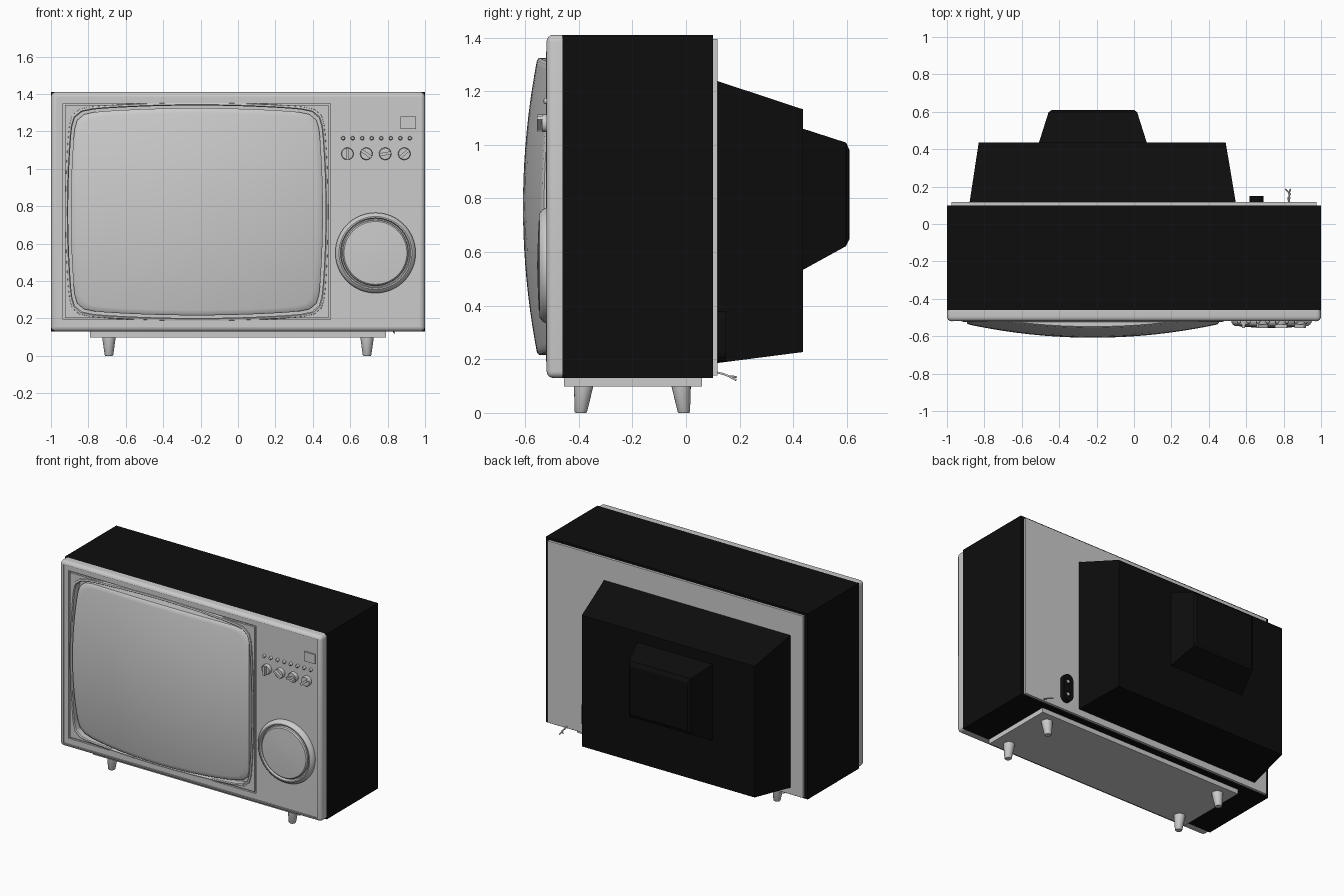
import bpy, bmesh, math
from mathutils import Vector

if "Cube" in bpy.data.objects:
    bpy.data.objects.remove(bpy.data.objects["Cube"])

black = bpy.data.materials.new("black_plastic")
black.diffuse_color = (0.004, 0.004, 0.004, 1)
black.use_nodes = True
black.node_tree.nodes["Principled BSDF"].inputs["Base Color"].default_value = black.diffuse_color


def finish(name, bm, mat=None, smooth=None):
    bmesh.ops.recalc_face_normals(bm, faces=bm.faces[:])
    me = bpy.data.meshes.new(name)
    bm.to_mesh(me)
    bm.free()
    ob = bpy.data.objects.new(name, me)
    bpy.context.collection.objects.link(ob)
    if mat:
        me.materials.append(mat)
    bpy.context.view_layer.objects.active = ob
    for o in bpy.context.selected_objects:
        o.select_set(False)
    ob.select_set(True)
    if smooth:
        bpy.ops.object.shade_smooth_by_angle(angle=math.radians(smooth))
    return ob


def loft(name, loops, mat=None, smooth=None, caps=True, closed=False):
    """Skin a list of equal-length point loops."""
    bm = bmesh.new()
    rings = [[bm.verts.new(p) for p in loop] for loop in loops]
    n = len(rings[0])
    pairs = list(zip(rings, rings[1:])) + ([(rings[-1], rings[0])] if closed else [])
    for a, b in pairs:
        for i in range(n):
            j = (i + 1) % n
            bm.faces.new((a[i], a[j], b[j], b[i]))
    if caps and not closed:
        bm.faces.new(rings[0])
        bm.faces.new(rings[-1])
    return finish(name, bm, mat, smooth)


def rect(x0, x1, z0, z1, y):
    return [(x0, y, z0), (x1, y, z0), (x1, y, z1), (x0, y, z1)]


def box(name, x0, x1, y0, y1, z0, z1, mat=None):
    return loft(name, [rect(x0, x1, z0, z1, y0), rect(x0, x1, z0, z1, y1)], mat)


def lathe(name, cx, cz, profile, n=48, mat=None, smooth=35):
    """Turn (radius, y) points about an axis along y."""
    return loft(name, [[(cx + r * math.cos(2 * math.pi * i / n), y,
                         cz + r * math.sin(2 * math.pi * i / n)) for i in range(n)]
                       for r, y in profile], mat, smooth)


def apply(ob, kind, **props):
    m = ob.modifiers.new(kind, kind)
    for k, v in props.items():
        setattr(m, k, v)
    bpy.context.view_layer.objects.active = ob
    bpy.ops.object.modifier_apply(modifier=m.name)


def cut(ob, cutter):
    apply(ob, 'BOOLEAN', operation='DIFFERENCE', solver='EXACT', object=cutter)
    bpy.data.objects.remove(cutter)


# barrel-shaped outline of the picture tube
CX, CZ, A, B = -0.22, 0.77, 0.68, 0.56


def tube_outline(grow=0.0, n=112):
    a, b, pts = A + grow, B + grow, []
    for i in range(n):
        t = 2 * math.pi * (i + 0.5) / n
        c, s = a * math.cos(t), b * math.sin(t)
        r = (abs(c / a) ** 18 + abs(s / b) ** 18) ** (-1 / 18)
        u, v = c * r, s * r
        pts.append((u * (1 - 0.04 * (v / b) ** 2), v * (1 - 0.05 * (u / a) ** 2)))
    return pts


def tube_loop(grow, y):
    return [(CX + u, y, CZ + v) for u, v in tube_outline(grow)]


# cabinet and back panel
box("cabinet", -1, 1, -0.46, 0.10, 0.13, 1.41, black)
box("back_panel", -0.975, 0.975, 0.09, 0.117, 0.14, 1.395)

# front bezel: rounded slab with stepped recesses
bezel = box("front_bezel", -1, 1, -0.52, -0.46, 0.13, 1.41)
bm = bmesh.new()
bm.from_mesh(bezel.data)
edges = [e for e in bm.edges if any(v.co.y < -0.5 for v in e.verts)]
bmesh.ops.bevel(bm, geom=edges, offset=0.025, segments=4, profile=0.5, affect='EDGES')
bm.to_mesh(bezel.data)
bm.free()
cut(bezel, box("panel_cutter", -0.97, 0.97, -0.6, -0.513, 0.153, 1.387))
cut(bezel, box("surround_cutter", -0.935, 0.495, -0.6, -0.500, 0.193, 1.35))
cut(bezel, loft("tube_cutter", [tube_loop(0.008, -0.6), tube_loop(0.008, -0.475)]))
for o in bpy.context.selected_objects:
    o.select_set(False)
bezel.select_set(True)
bpy.context.view_layer.objects.active = bezel
bpy.ops.object.shade_smooth_by_angle(angle=math.radians(30))

# plate inside the surround, leaving a narrow groove around it
plate = box("screen_surround", -0.925, 0.485, -0.513, -0.495, 0.203, 1.34)
cut(plate, loft("plate_cutter", [tube_loop(0.008, -0.6), tube_loop(0.008, -0.4)]))
# raised lip around the picture tube
loft("screen_lip", [tube_loop(0.008, -0.48), tube_loop(0.008, -0.517),
                    tube_loop(0.013, -0.523), tube_loop(0.022, -0.52),
                    tube_loop(0.024, -0.50)], smooth=40, closed=True)


# domed screen with a skirt
def dome_y(u, v):
    return -0.608 + 0.16 * u * u + 0.175 * v * v


out = tube_outline(-0.006)
loops = [[(CX + u, -0.472, CZ + v) for u, v in out]]
for k in (1, .985, .95, .9, .8, .7, .6, .5, .4, .3, .2, .1, .03):
    loops.append([(CX + u * k, dome_y(u * k, v * k) + (0.006 if k == 1 else 0), CZ + v * k)
                  for u, v in out])
loft("screen", loops, smooth=40)

# speaker with rim and domed centre
lathe("speaker", 0.735, 0.55, [(0.215, -0.50), (0.215, -0.524), (0.208, -0.536), (0.195, -0.546),
      (0.188, -0.546), (0.183, -0.528), (0.177, -0.528), (0.175, -0.542), (0.168, -0.549),
      (0.11, -0.552), (0.05, -0.554), (0.005, -0.555)], n=64)

# four control knobs with turned grips
for i, (x, deg) in enumerate(((0.585, 90), (0.686, -35), (0.787, 10), (0.889, 40))):
    lathe(f"knob_{i + 1}", x, 1.08, [(0.033, -0.505), (0.033, -0.532), (0.03, -0.537)], n=24)
    grip = box(f"knob_grip_{i + 1}", -0.032, 0.032, -0.556, -0.53, -0.008, 0.008)
    grip.location = (x, 0, 1.08)
    grip.rotation_euler.y = -math.radians(deg)

# row of small push buttons and the indicator window
for i in range(8):
    lathe(f"button_{i + 1}", 0.562 + 0.051 * i, 1.163,
          [(0.011, -0.505), (0.011, -0.524), (0.008, -0.53), (0.002, -0.532)], n=12)
box("indicator_window", 0.87, 0.953, -0.523, -0.505, 1.213, 1.278)

# rear tube housing in two tapered steps
loft("rear_housing", [rect(-0.88, 0.545, 0.185, 1.24, 0.11),
                      rect(-0.83, 0.49, 0.227, 1.132, 0.437)], black)
loft("rear_neck_cover", [rect(-0.51, 0.07, 0.53, 1.062, 0.43),
                         rect(-0.457, 0.017, 0.622, 1.008, 0.597),
                         rect(-0.44, 0.0, 0.65, 0.98, 0.61)], black)

# power socket: pill with two round holes
pill = []
for i in range(24):
    t = 2 * math.pi * (i + 0.5) / 24
    pill.append((0.655 + 0.038 * math.cos(t), 0.285 + 0.038 * math.sin(t) + math.copysign(0.057, math.sin(t))))
socket = loft("power_socket", [[(x, y, z) for x, z in pill] for y in (0.11, 0.15)], black)
for i, z in enumerate((0.24, 0.33)):
    cut(socket, lathe("hole_cutter", 0.655, z, [(0.017, 0.125), (0.017, 0.2)], n=16, smooth=None))
    lathe(f"socket_pin_{i + 1}", 0.655, z, [(0.012, 0.12), (0.012, 0.147)], n=12)

# frayed pair of antenna wires
for i, s in enumerate((-1, 1)):
    cu = bpy.data.curves.new("antenna_wire", 'CURVE')
    cu.dimensions = '3D'
    cu.bevel_depth = 0.004
    cu.bevel_resolution = 1
    cu.use_fill_caps = True
    sp = cu.splines.new('POLY')
    pts = [(0.828, 0.11, 0.152), (0.828 + s * 0.004, 0.14, 0.145),
           (0.832 - s * 0.004, 0.16, 0.137), (0.822 + s * 0.014, 0.187, 0.128 - s * 0.006)]
    sp.points.add(len(pts) - 1)
    for p, co in zip(sp.points, pts):
        p.co = (*co, 1)
    bpy.context.collection.objects.link(bpy.data.objects.new(f"antenna_wire_{i + 1}", cu))

# base plate and four splayed tapered legs
box("base_plate", -0.79, 0.79, -0.455, 0.06, 0.098, 0.135)
for sx in (-1, 1):
    for sy in (-1, 1):
        loops = []
        for r, lean, z in ((0.037, 0.0, 0.105), (0.036, 0.0, 0.098), (0.023, 0.01, 0.004), (0.02, 0.01, 0.0)):
            cx, cy = sx * 0.69, -0.2 + sy * (0.182 + lean)
            loops.append([(cx + r * math.cos(math.pi * i / 10), cy + r * math.sin(math.pi * i / 10), z)
                          for i in range(20)])
        loft(f"{'front' if sy < 0 else 'rear'}_leg_{'left' if sx < 0 else 'right'}", loops, smooth=40)
